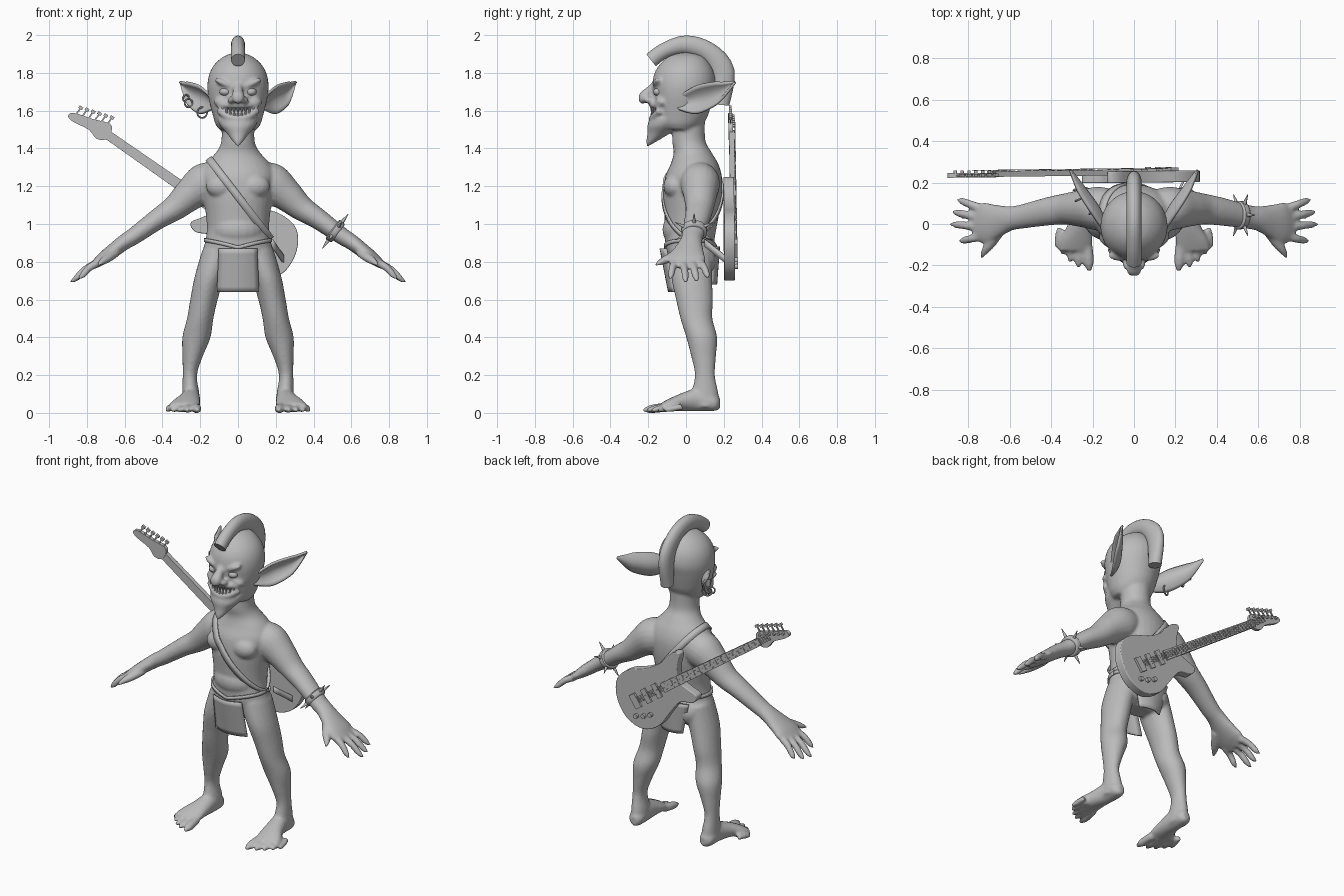
import bpy, bmesh
from math import sin, cos, pi, radians
from mathutils import Vector, Matrix
from mathutils.bvhtree import BVHTree

if "Cube" in bpy.data.objects:
    bpy.data.objects.remove(bpy.data.objects["Cube"])

X, Y, Z = Vector((1, 0, 0)), Vector((0, 1, 0)), Vector((0, 0, 1))
SIDES = (1, -1)

grey = bpy.data.materials.new("plain grey")
grey.use_nodes = True
grey.diffuse_color = (.5, .5, .5, 1)
grey.node_tree.nodes["Principled BSDF"].inputs["Base Color"].default_value = (.5, .5, .5, 1)


def spline(pts, k=4, closed=False):
    """Smooth curve through points of any dimension."""
    p = [Vector(q) for q in pts]
    n = len(p)
    at = lambda i: p[i % n] if closed else p[max(0, min(n - 1, i))]
    out = []
    for i in range(n if closed else n - 1):
        a, b, c, d = (at(i + j) for j in (-1, 0, 1, 2))
        for t in (j / k for j in range(k)):
            out.append(b + (c - a) * (t / 2) + (a * 2 - b * 5 + c * 4 - d) * (t * t / 2)
                       + (b * 3 - a - c * 3 + d) * (t ** 3 / 2))
    return out if closed else out + [p[-1]]


def loft(bm, pts, ref=X, axis=None, n=20, k=4, side=1):
    """Skin elliptical rings given as (x, y, z, radius along ref, other radius)."""
    path = spline([(q[0] * side, *q[1:]) for q in pts], k)
    centres = [Vector(q[:3]) for q in path]
    rings = []
    for i, (c, q) in enumerate(zip(centres, path)):
        t = axis
        if t is None:
            t = (centres[min(i + 1, len(path) - 1)] - centres[max(i - 1, 0)]).normalized()
        a = (ref - t * ref.dot(t)).normalized()
        b = t.cross(a)
        ra, rb = max(q[3], .002), max(q[4], .002)
        rings.append([bm.verts.new(c + a * (ra * cos(2 * pi * j / n)) + b * (rb * sin(2 * pi * j / n)))
                      for j in range(n)])
    for r, s in zip(rings, rings[1:]):
        for j in range(n):
            bm.faces.new((r[j], r[(j + 1) % n], s[(j + 1) % n], s[j]))
    bm.faces.new(rings[0])
    bm.faces.new(rings[-1])


def ball(bm, centre, radii, tilt=0):
    rot = Matrix.Rotation(tilt, 3, "Y").to_quaternion()
    bmesh.ops.create_uvsphere(bm, u_segments=20, v_segments=12, radius=1,
                              matrix=Matrix.LocRotScale(Vector(centre), rot, Vector(radii)))


def plate(bm, outline, d0, d1):
    """Extrude a flat outline between two depths."""
    lo, hi = ([bm.verts.new((p[0], p[1], d)) for p in outline] for d in (d0, d1))
    n = len(lo)
    bm.faces.new(lo)
    bm.faces.new(hi)
    for i in range(n):
        bm.faces.new((lo[i], lo[(i + 1) % n], hi[(i + 1) % n], hi[i]))


def rect(s, t, hs, ht):
    return [(s - hs, t - ht), (s + hs, t - ht), (s + hs, t + ht), (s - hs, t + ht)]


def disc(s, t, r, n=14):
    return [(s + r * cos(2 * pi * i / n), t + r * sin(2 * pi * i / n)) for i in range(n)]


def finish(name, bm, matrix=None, sharp=40):
    bmesh.ops.recalc_face_normals(bm, faces=bm.faces)
    me = bpy.data.meshes.new(name)
    bm.to_mesh(me)
    bm.free()
    for p in me.polygons:
        p.use_smooth = True
    me.set_sharp_from_angle(angle=radians(sharp))
    me.materials.append(grey)
    ob = bpy.data.objects.new(name, me)
    bpy.context.collection.objects.link(ob)
    if matrix:
        ob.matrix_world = matrix
    return ob


def sheet(name, fn, nu, nv, thick):
    """Thin sheet from a function of u, v in 0..1."""
    bm = bmesh.new()
    g = [[bm.verts.new(fn(i / nu, j / nv)) for j in range(nv + 1)] for i in range(nu + 1)]
    for i in range(nu):
        for j in range(nv):
            bm.faces.new((g[i][j], g[i + 1][j], g[i + 1][j + 1], g[i][j + 1]))
    ob = finish(name, bm, sharp=60)
    m = ob.modifiers.new("thickness", "SOLIDIFY")
    m.thickness, m.offset = thick, 0
    return ob


# Body: overlapping volumes fused into one smooth skin
bm = bmesh.new()
torso = [(.72, .04, .08, .06), (.78, .035, .16, .1), (.84, .03, .19, .13), (.9, .02, .175, .13),
         (.97, .025, .165, .135), (1.05, .03, .17, .145), (1.15, .035, .185, .155), (1.25, .04, .2, .15),
         (1.32, .045, .17, .125), (1.38, .035, .115, .1), (1.44, .015, .088, .088), (1.55, .015, .088, .085)]
head = [(1.5, -.03, .1, .09), (1.53, -.03, .12, .12), (1.57, -.025, .132, .14), (1.62, -.02, .145, .15),
        (1.68, -.015, .158, .16), (1.74, -.01, .162, .168), (1.8, -.008, .15, .158), (1.85, -.005, .12, .13),
        (1.89, 0, .07, .085), (1.91, 0, .01, .01)]
for rings in (torso, head):
    loft(bm, [(0, y, z, rx, ry) for z, y, rx, ry in rings], axis=Z, n=32)
ball(bm, (0, -.02, .97), (.14, .105, .1))

# Chin beard, nose and lips
loft(bm, [(0, -.1, 1.56, .11, .09), (0, -.12, 1.52, .095, .085), (0, -.145, 1.48, .06, .06),
          (0, -.18, 1.44, .03, .03), (0, -.205, 1.41, .004, .004)], axis=Z)
loft(bm, [(0, -.15, 1.75, .02, .02), (0, -.19, 1.71, .025, .022), (0, -.225, 1.67, .035, .033),
          (0, -.25, 1.665, .02, .02)])
for z, lift, r in ((1.628, .5, .016), (1.558, 4, .018)):
    loft(bm, [(x, -.18 + 4 * x * x, z + lift * x * x, r, r) for x in (-.105, -.05, 0, .05, .105)], ref=Y, n=12)

arm = [(.12, .07, 1.23, .1, .1), (.18, .075, 1.21, .105, .11), (.255, .075, 1.155, .09, .088),
       (.335, .072, 1.085, .075, .068), (.42, .06, 1.03, .068, .056), (.545, .035, .94, .058, .046),
       (.6, .027, .905, .06, .042), (.66, .015, .86, .08, .038), (.72, .005, .815, .1, .032),
       (.765, .01, .78, .085, .02)]
fingertips = [(.855, .12, .715), (.88, .06, .695), (.89, 0, .69), (.845, -.085, .71)]
leg = [(.1, .03, .86, .09, .11), (.15, .03, .72, .08, .108), (.18, .045, .6, .073, .098),
       (.2, .055, .5, .07, .085), (.22, .083, .4, .075, .082), (.24, .093, .3, .054, .066),
       (.255, .1, .2, .038, .053), (.25, .1, .1, .046, .072), (.25, .1, .03, .05, .07)]
foot = [(.245, .18, .05, .02, .03), (.25, .15, .055, .045, .045), (.25, .07, .07, .05, .062),
        (.262, -.01, .06, .062, .05), (.28, -.08, .045, .08, .035), (.288, -.13, .032, .078, .022)]
toetips = [(.215, -.23), (.27, -.21), (.31, -.185), (.345, -.15), (.375, -.115)]

for s in SIDES:
    loft(bm, arm, ref=Y, side=s)
    loft(bm, leg, axis=Z, side=s)
    loft(bm, foot, axis=Y, side=s)
    # Fingers and thumb end in pointed nails
    for i, tip in enumerate(fingertips):
        base, tip = Vector((.74, .075 - .045 * i, .795)), Vector(tip)
        mid, nail = base.lerp(tip, .45) + Z * .012, base.lerp(tip, .8)
        loft(bm, [(*base, .024, .022), (*mid, .02, .02), (*nail, .017, .016), (*tip, .004, .004)],
             ref=Y, n=12, side=s)
    loft(bm, [(.65, -.03, .85, .03, .025), (.69, -.09, .82, .026, .024), (.72, -.13, .8, .019, .018),
              (.74, -.168, .78, .004, .004)], n=12, side=s)
    # Toes
    for i, (x, y) in enumerate(toetips):
        r = .025 - .002 * i
        base, tip = Vector((.225 + .033 * i, -.1 + .02 * i, .032)), Vector((x, y, .014))
        mid = base.lerp(tip, .65)
        loft(bm, [(*base, r, r), (*mid, r, r * .9), (*tip, .008, .007)], n=12, side=s)
    # Brow, cheek, nostril, chest and seat masses
    ball(bm, (.068 * s, -.15, 1.742), (.062, .03, .018), -.42 * s)
    ball(bm, (.085 * s, -.125, 1.655), (.045, .035, .024), .4 * s)
    ball(bm, (.036 * s, -.195, 1.655), (.02, .025, .018))
    ball(bm, (.085 * s, -.06, 1.2), (.085, .06, .065))
    ball(bm, (.085 * s, .075, .81), (.09, .085, .09))

body = finish("body", bm)
m = body.modifiers.new("fuse", "REMESH")
m.mode, m.voxel_size, m.use_smooth_shade = "VOXEL", .009, True
m = body.modifiers.new("soften", "SMOOTH")
m.factor, m.iterations = .5, 4

# Crest of hair over the skull
inner = [(-.17, 1.83), (-.1, 1.88), (0, 1.9), (.1, 1.86), (.15, 1.76), (.15, 1.64)]
outer = [(-.2, 1.905), (-.12, 1.96), (0, 1.998), (.135, 1.96), (.238, 1.85), (.228, 1.62)]
bm = bmesh.new()
loft(bm, [(0, (a + c) / 2, (b + d) / 2, .037, Vector((c - a, d - b)).length / 2)
          for (a, b), (c, d) in zip(inner, outer)])
finish("hair_crest", bm)

# Eyes and teeth
for s, label in zip(SIDES, ("left", "right")):
    bm = bmesh.new()
    ball(bm, (.068 * s, -.146, 1.7), (.03, .028, .022))
    finish(label + "_eye", bm)
bm = bmesh.new()
for i in range(9):
    x = (i - 4) * .02
    y, long = -.182 + 4 * x * x, .012 * (i in (1, 7))
    for root, tip in ((1.62, 1.592), (1.568 + 3 * x * x, 1.593 + 3 * x * x + long)):
        loft(bm, [(x, y, root, .009, .008), (x, y, tip, .003, .003)], axis=Z, n=8, k=1)
finish("teeth", bm)

# Ears: cupped leaves sweeping back
ear_path = spline([(.13, -.04, 1.64, .03), (.185, .06, 1.657, .07), (.245, .15, 1.685, .062),
                   (.275, .2, 1.708, .04), (.308, .258, 1.75, .003)], 6)
for s, label in zip(SIDES, ("left", "right")):
    def ear(u, v):
        x, y, z, w = ear_path[round(u * (len(ear_path) - 1))]
        v = v * 2 - 1
        cup = (v * v - .5) * w * .6
        return ((x + cup * .85) * s, y - cup * .5, z + v * w)
    sheet(label + "_ear", ear, len(ear_path) - 1, 10, .014)

# Earrings on the right ear
for i, (c, r) in enumerate((((-.19, .06, 1.59), .028), ((-.262, .12, 1.64), .022), ((-.275, .17, 1.665), .018))):
    bpy.ops.mesh.primitive_torus_add(location=c, rotation=(pi / 2, 0, .4), major_radius=r, minor_radius=.005,
                                     major_segments=20, minor_segments=8)
    ring = bpy.context.object
    ring.name = "earring_%d" % (i + 1)
    ring.data.materials.append(grey)

# Spiked band on the left wrist
bm = bmesh.new()
centre, along, up = Vector((.515, .043, .962)), Vector((.8, 0, -.6)), Vector((.6, 0, .8))
loft(bm, [(*(centre + along * d), r, r - .006) for d, r in
          ((-.02, .06), (-.014, .069), (.014, .067), (.02, .058))], ref=Y, n=24, k=2)
for i in range(6):
    out = Y * cos(i * pi / 3 + pi / 6) + up * sin(i * pi / 3 + pi / 6)
    loft(bm, [(*(centre + out * .05), .012, .012), (*(centre + out * .115), .002, .002)], ref=along, n=10, k=1)
finish("wrist_band", bm)

# Strap and waist cord follow the skin
bpy.context.view_layer.update()
skin = BVHTree.FromObject(body, bpy.context.evaluated_depsgraph_get())


def hug(name, ray, width, n=64):
    def point(u, v):
        origin, out = ray(2 * pi * u)
        hit = skin.ray_cast(origin + out * .38, -out)[0] or origin + out * .15
        return hit + out * .005 + width * (v * 2 - 1)
    return sheet(name, point, n, 1, .01)


down = Vector((.61, 0, -.79))
hug("shoulder_strap", lambda a: (Vector((.02, .03, 1.12)), down * cos(a) + Y * sin(a)), Vector((.79, 0, .61)) * .02)
hug("waist_cord", lambda a: (Vector((0, .03, .875 + .04 * abs(cos(a)))), X * cos(a) + Y * sin(a)), Z * .01)
sheet("strap_end", lambda u, v: Vector((.18, .1, .9)).lerp(Vector((.25, .225, .8)), u) + Z * (v - .5) * .04, 4, 1, .01)

# Loincloth panels
sheet("front_cloth", lambda u, v: ((u - .5) * (.2 + .02 * v), -.135 + .045 * v + .12 * (u - .5) ** 2, .87 - .23 * v),
      8, 8, .01)
sheet("back_cloth", lambda u, v: ((u - .5) * (.25 - .1 * v), .175 - .015 * v - .1 * (u - .5) ** 2, .88 - .2 * v),
      8, 8, .01)

# Guitar slung across the back: local x runs down the neck, strings on -z
frame = Matrix(((.814, .581, 0, 0), (.02, 0, -1, .228), (-.581, .814, 0, .99), (0, 0, 0, 1)))
outline = [(-.16, .03), (-.2, .085), (-.25, .135), (-.2, .16), (-.08, .135), (.03, .145), (.15, .18),
           (.26, .165), (.33, .07), (.34, -.06), (.27, -.165), (.15, -.19), (.03, -.15), (-.08, -.12),
           (-.165, -.155), (-.215, -.13), (-.18, -.07), (-.16, -.03)]
bm = bmesh.new()
plate(bm, spline(outline, 4, True), -.028, .028)
m = finish("guitar_body", bm, frame).modifiers.new("round", "BEVEL")
m.width, m.segments = .012, 3

bm = bmesh.new()
plate(bm, [(-.85, -.024), (-.85, .024), (-.02, .03), (-.02, -.03)], -.036, -.008)
plate(bm, spline([(-.835, -.025), (-.88, -.051), (-.938, -.035), (-1.03, -.048), (-1.07, -.04), (-1.055, -.008),
                  (-.95, .025), (-.865, .055), (-.835, .025)], 3, True), -.028, -.006)
finish("guitar_neck", bm, frame)

bm = bmesh.new()
for i in range(6):
    s, t = -1.04 + .033 * i, .002 + .0105 * i
    plate(bm, rect(s, t + .012, .004, .022), -.02, -.013)
    plate(bm, rect(s, t + .034, .011, .008), -.024, -.009)
    plate(bm, disc(s, t - .02, .008), -.04, -.026)
    plate(bm, rect(-.36, -.0175 + .007 * i, .58, .0012), -.042, -.039)
for i in range(16):
    plate(bm, rect(-.81 + .047 * i, 0, .002, .025), -.038, -.034)
for s in (.03, .12):
    plate(bm, rect(s, 0, .018, .045), -.038, -.026)
plate(bm, rect(.21, 0, .022, .045), -.042, -.026)
for s, t in ((.16, -.11), (.21, -.1), (.26, -.08)):
    plate(bm, disc(s, t, .014), -.046, -.026)
finish("guitar_fittings", bm, frame)
